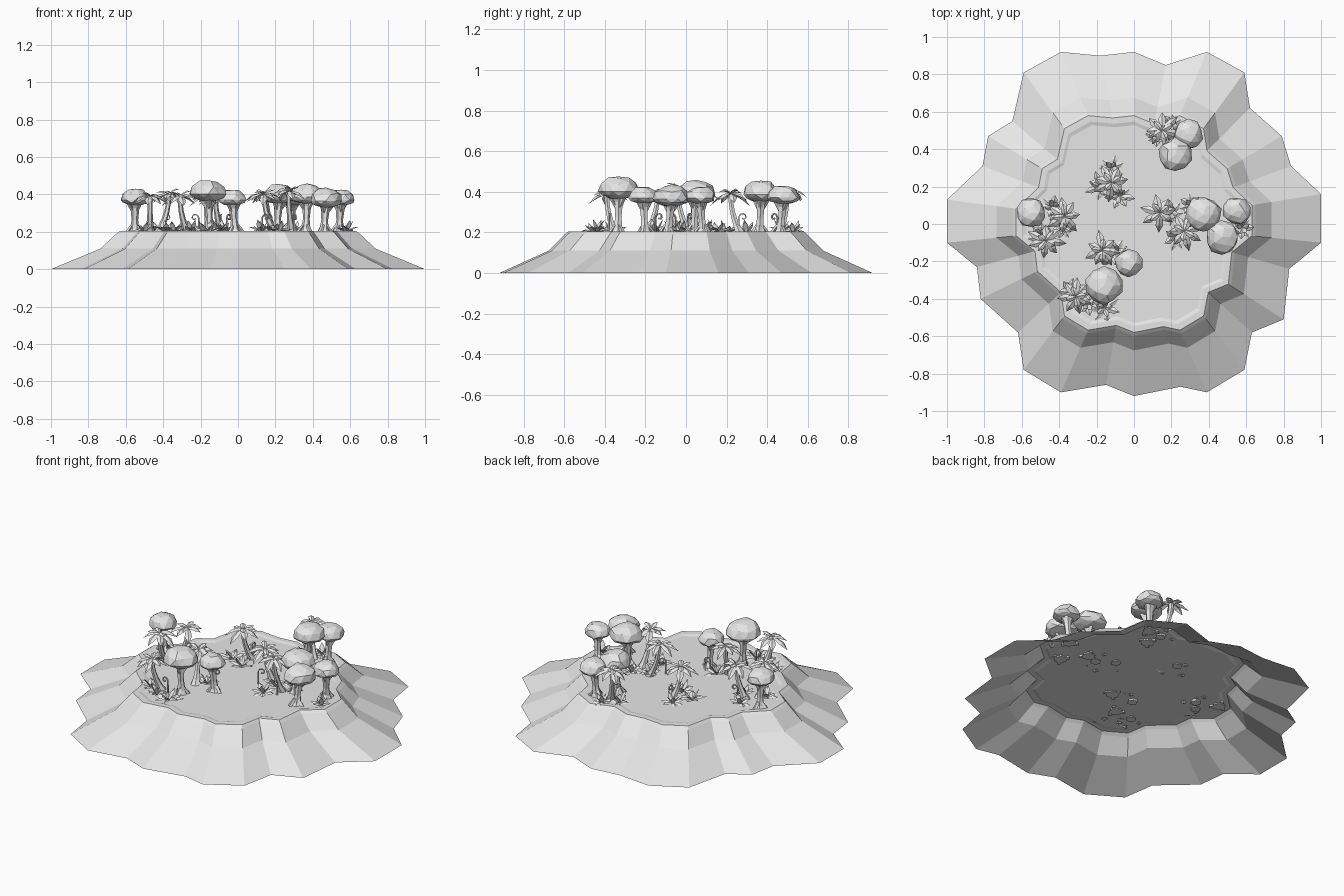
import bpy, bmesh, math, random
from mathutils import Vector

random.seed(4)
cube = bpy.data.objects.get("Cube")
if cube:
    bpy.data.objects.remove(cube, do_unlink=True)

GROUND = 0.2
grey = bpy.data.materials.new("light_grey")
grey.use_nodes = True
grey.diffuse_color = (0.8, 0.8, 0.8, 1)
grey.node_tree.nodes["Principled BSDF"].inputs["Base Color"].default_value = (0.8, 0.8, 0.8, 1)


def finish(bm, name, closed=True):
    if closed:
        bmesh.ops.recalc_face_normals(bm, faces=bm.faces)
    mesh = bpy.data.meshes.new(name)
    bm.to_mesh(mesh)
    bm.free()
    mesh.materials.append(grey)
    obj = bpy.data.objects.new(name, mesh)
    bpy.context.collection.objects.link(obj)
    return obj


def bridge(bm, a, b):
    n = len(a)
    for i in range(n):
        bm.faces.new((a[i], a[(i + 1) % n], b[(i + 1) % n], b[i]))


def tube(bm, path, radii, sides=6):
    """Sweep horizontal rings along a list of points."""
    rings = []
    for p, r in zip(path, radii):
        turns = [math.tau * i / sides for i in range(sides)]
        rings.append([bm.verts.new(p + Vector((r * math.cos(t), r * math.sin(t), 0))) for t in turns])
    for a, b in zip(rings, rings[1:]):
        bridge(bm, a, b)
    bm.faces.new(rings[0][::-1])
    bm.faces.new(rings[-1])


def leaf(bm, base, angle, length, width, rise, droop):
    """Creased lance-shaped leaf that arcs up, out and down."""
    out = Vector((math.cos(angle), math.sin(angle), 0))
    side = Vector((-out.y, out.x, 0))
    rows = []
    for t, w in ((0, 0.25), (0.3, 0.8), (0.65, 1), (1, 0.05)):
        mid = base + out * (length * t) + Vector((0, 0, rise * t - droop * t * t))
        drop = Vector((0, 0, -0.25 * width * w))
        half = side * (width * w / 2)
        rows.append([bm.verts.new(p) for p in (mid - half + drop, mid, mid + half + drop)])
    for a, b in zip(rows, rows[1:]):
        for i in range(2):
            bm.faces.new((a[i], b[i], b[i + 1], a[i + 1]))


def rosette(bm, base, count, length, width, rise, droop):
    start = random.uniform(0, math.tau)
    for i in range(count):
        k = random.uniform(0.8, 1.1)
        leaf(bm, base, start + math.tau * i / count + random.uniform(-0.15, 0.15),
             length * k, width, rise * random.uniform(0.7, 1.2), droop * k)


# Island: open shell with a scalloped outline and a raised lip
outline = [(-0.39, .92), (-0.18, .9), (0, .92), (.17, .85), (.39, .92), (.59, .81), (.62, .62),
           (.79, .47), (.84, .31), (1, .16), (1, -.1), (.83, -.24), (.8, -.51), (.63, -.58),
           (.59, -.78), (.39, -.9), (.25, -.87), (0, -.92), (-.15, -.86), (-.39, -.9),
           (-.59, -.78), (-.62, -.58), (-.82, -.4), (-.84, -.23), (-1, -.1), (-1, .13),
           (-.81, .31), (-.78, .47), (-.65, .55), (-.59, .81)]
outline.reverse()
bm = bmesh.new()
rings = []
for s, z in ((1, 0), (.735, .11), (.65, .19), (.63, .205), (.595, .205), (.575, GROUND)):
    rings.append([bm.verts.new((x * s, y * s, z)) for x, y in outline])
for a, b in zip(rings, rings[1:]):
    bridge(bm, a, b)
hub = bm.verts.new((0, 0, GROUND))
top = rings[-1]
for i in range(len(top)):
    bm.faces.new((top[i], top[(i + 1) % len(top)], hub))
finish(bm, "island", closed=False)


# Round trees: flared trunk under a faceted cap
def round_tree(i, x, y, r, height):
    bm = bmesh.new()
    rim = height - 0.8 * r
    foot = Vector((x + random.uniform(-.02, .02), y + random.uniform(-.02, .02), GROUND - .01))
    head = Vector((x, y, rim))
    stops = (0, .15, .4, .75, 1)
    tube(bm, [foot.lerp(head, t) for t in stops], [.04, .024, .018, .023, .05])
    # root toes and upper branches
    for k in range(3):
        a = k * math.tau / 3 + x * 9
        d = Vector((math.cos(a), math.sin(a), 0))
        tube(bm, [foot + d * .045, foot + d * .01 + Vector((0, 0, .05))], [.014, .01], 4)
        tube(bm, [foot.lerp(head, .55), head + d * r * .55], [.01, .014], 4)
    finish(bm, f"round_tree_trunk_{i}")

    bm = bmesh.new()
    bmesh.ops.create_icosphere(bm, subdivisions=2, radius=r)
    for v in bm.verts:
        v.co *= random.uniform(.9, 1.06)
        v.co.z *= .8 if v.co.z > 0 else .4
        v.co += head
    finish(bm, f"round_tree_cap_{i}")


for i, spec in enumerate([(.29, .48, .08, .435), (.22, .37, .092, .46), (.37, .05, .098, .465),
                          (.55, .07, .075, .43), (.47, -.07, .093, .44), (-.55, .06, .08, .435),
                          (-.16, -.33, .1, .482), (-.03, -.21, .075, .43)]):
    round_tree(i, *spec)


# Palms: bent tapering trunk with a drooping crown
def palm(i, x, y, height, lean):
    bm = bmesh.new()
    bend = Vector((math.cos(lean), math.sin(lean), 0)) * .06
    crown = Vector((x, y, height))
    path = []
    for k in range(6):
        t = k / 5
        p = crown + bend * (1 - t) ** 2
        p.z = GROUND - .01 + t * (height - GROUND + .01)
        path.append(p)
    tube(bm, path, [.03, .02, .016, .014, .013, .016])
    finish(bm, f"palm_trunk_{i}")

    bm = bmesh.new()
    rosette(bm, crown, 7, .1, .04, .06, .095)
    rosette(bm, crown + Vector((0, 0, .005)), 4, .065, .032, .07, .06)
    finish(bm, f"palm_crown_{i}", closed=False)


for i, spec in enumerate([(.15, .5, .4, 5.5), (.14, .06, .395, .3), (.27, -.04, .41, 1.2),
                          (-.37, .04, .395, 3.4), (-.47, -.09, .385, 1.6), (-.17, -.14, .385, 5),
                          (-.31, -.39, .385, .8), (-.12, .22, .385, 1)]):
    palm(i, *spec)


# Ground bushes: low spiky rosettes
def bush(i, x, y, size):
    bm = bmesh.new()
    base = Vector((x, y, GROUND - .005))
    rosette(bm, base, 7, size, .034, .07, .05)
    rosette(bm, base, 5, size * .6, .028, .085, .03)
    finish(bm, f"bush_{i}", closed=False)


for i, spec in enumerate([(.12, .47, .06), (.2, .53, .06), (.2, .06, .07), (.22, -.07, .07),
                          (.3, .1, .06), (.58, -.02, .06), (-.43, .09, .07), (-.5, -.06, .07),
                          (-.38, -.02, .07), (-.16, -.45, .085), (-.34, -.36, .07),
                          (-.25, -.43, .06), (-.1, -.15, .07), (-.12, .3, .07),
                          (-.18, .2, .08), (-.08, .15, .08)]):
    bush(i, *spec)


# Curled fern shoots
def shoot(i, x, y, angle):
    bm = bmesh.new()
    out = Vector((math.cos(angle), math.sin(angle), 0))
    side = Vector((-out.y, out.x, 0)) * .004
    points = [Vector((x, y, GROUND - .01)), Vector((x, y, .25))]
    for k in range(8):
        a = math.pi - k * .8
        r = .022 * (1 - k / 10)
        points.append(Vector((x, y, .275)) + out * (.022 + r * math.cos(a))
                      + Vector((0, 0, r * math.sin(a))))
    rows = [[bm.verts.new(p - side), bm.verts.new(p + side)] for p in points]
    for a, b in zip(rows, rows[1:]):
        bm.faces.new((a[0], a[1], b[1], b[0]))
    obj = finish(bm, f"fern_shoot_{i}", closed=False)
    thick = obj.modifiers.new("thickness", "SOLIDIFY")
    thick.thickness = .006
    thick.offset = 0


for i, spec in enumerate([(-.4, .07, 0), (.13, .01, .4), (-.09, .26, 1.6), (-.21, -.38, 3),
                          (.3, -.05, 5), (.18, .45, 4), (-.06, -.15, 1)]):
    shoot(i, *spec)
